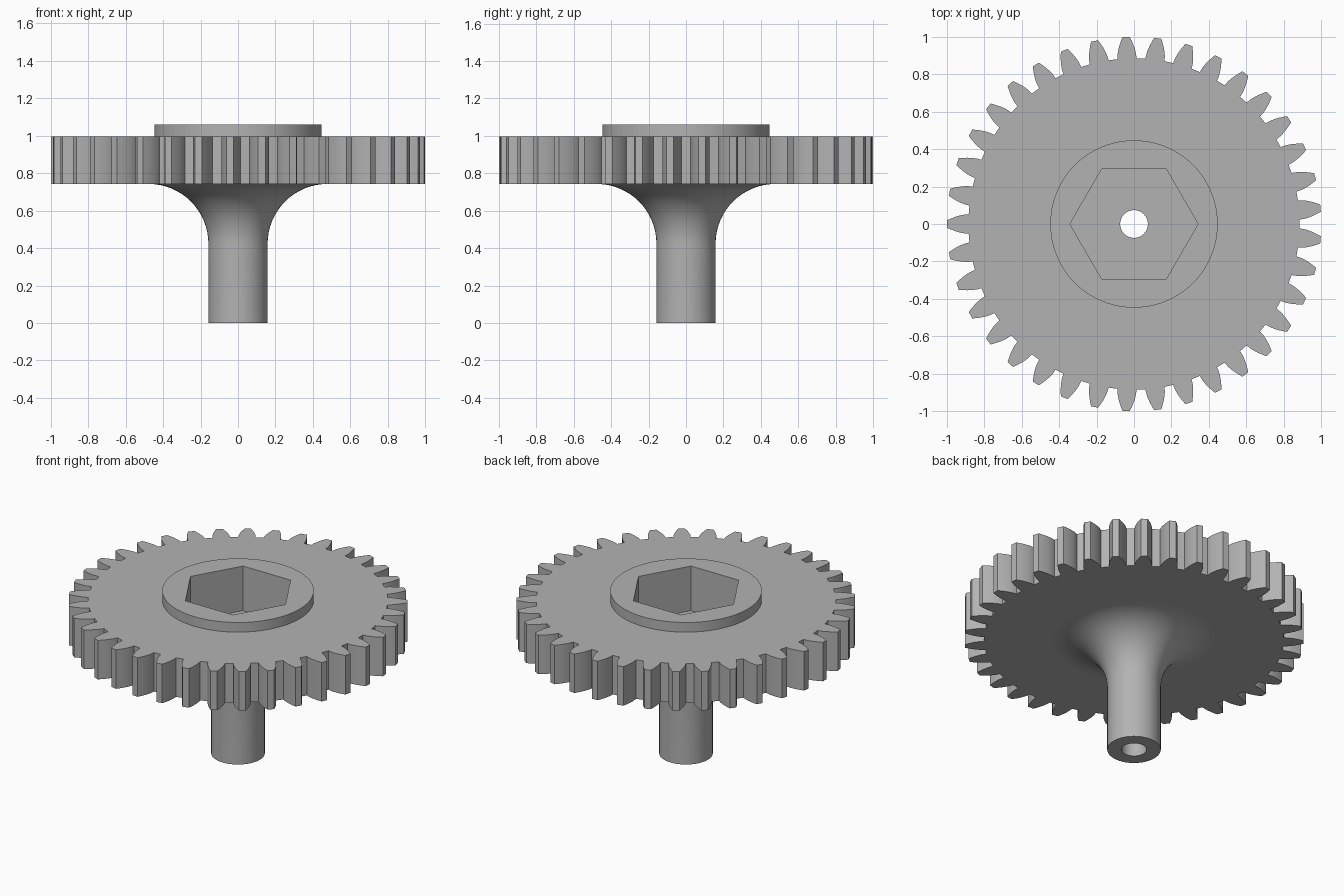
import bpy, bmesh, math
from math import pi, sin, cos, tan, acos

old = bpy.data.objects.get("Cube")
if old:
    bpy.data.objects.remove(old, do_unlink=True)

# Dimensions
TEETH = 37
MODULE = 2 / (TEETH + 2)
PITCH_R = MODULE * TEETH / 2
ROOT_R = PITCH_R - 1.25 * MODULE
PRESSURE = math.radians(20)
BASE_R = PITCH_R * cos(PRESSURE)
GEAR_LOW, GEAR_TOP, HUB_TOP = 0.743, 0.997, 1.06
SHAFT_R, FILLET_R = 0.158, 0.32
POCKET_FLOOR = 0.77

steel = bpy.data.materials.new("plain grey")
grey = (0.45, 0.45, 0.45, 1)
steel.use_nodes = True
steel.diffuse_color = grey
steel.node_tree.nodes["Principled BSDF"].inputs["Base Color"].default_value = grey


def make_object(name, bm):
    bmesh.ops.recalc_face_normals(bm, faces=bm.faces)
    mesh = bpy.data.meshes.new(name)
    bm.to_mesh(mesh)
    bm.free()
    mesh.materials.append(steel)
    obj = bpy.data.objects.new(name, mesh)
    bpy.context.collection.objects.link(obj)
    return obj


def prism(name, outline, low, high):
    bm = bmesh.new()
    face = bm.faces.new([bm.verts.new((x, y, low)) for x, y in outline])
    made = bmesh.ops.extrude_face_region(bm, geom=[face])["geom"]
    moved = [v for v in made if isinstance(v, bmesh.types.BMVert)]
    bmesh.ops.translate(bm, verts=moved, vec=(0, 0, high - low))
    return make_object(name, bm)


def circle(radius, sides):
    return [(radius * cos(2 * pi * i / sides), radius * sin(2 * pi * i / sides))
            for i in range(sides)]


def lathe(name, profile, sides):
    # Closed solid of revolution with flat end caps
    bm = bmesh.new()
    rings = [[bm.verts.new((x, y, z)) for x, y in circle(r, sides)] for r, z in profile]
    for a, b in zip(rings, rings[1:]):
        for i in range(sides):
            j = (i + 1) % sides
            bm.faces.new((a[i], a[j], b[j], b[i]))
    bm.faces.new(rings[0])
    bm.faces.new(rings[-1])
    return make_object(name, bm)


def involute(angle):
    return tan(angle) - angle


def half_angle(radius):
    # Half of the tooth's angular width at this radius
    roll = acos(min(1, BASE_R / radius))
    return pi / (2 * TEETH) + involute(PRESSURE) - involute(roll)


def gear_outline():
    radii = [ROOT_R] + [BASE_R + (1 - BASE_R) * k / 5 for k in range(6)]
    flank = [(r, half_angle(r)) for r in radii]
    tooth = [(r, -a) for r, a in flank] + [(r, a) for r, a in reversed(flank)]
    points = []
    for t in range(TEETH):
        middle = (t + 0.5) * 2 * pi / TEETH
        points += [(r * cos(middle + a), r * sin(middle + a)) for r, a in tooth]
    return points


def combine(target, tool, operation):
    # Apply a boolean and discard the tool
    bpy.context.view_layer.objects.active = target
    mod = target.modifiers.new(operation.lower(), 'BOOLEAN')
    mod.operation = operation
    mod.solver = 'EXACT'
    mod.object = tool
    bpy.ops.object.modifier_apply(modifier=mod.name)
    bpy.data.objects.remove(tool, do_unlink=True)


# Toothed wheel
gear = prism("gear_with_shaft", gear_outline(), GEAR_LOW, GEAR_TOP)

# Shaft flaring into the underside of the wheel
steps = 16
profile = [(SHAFT_R, 0)]
for k in range(steps + 1):
    a = pi / 2 * k / steps
    profile.append((SHAFT_R + FILLET_R * (1 - cos(a)), GEAR_LOW - FILLET_R * (1 - sin(a))))
profile.append((SHAFT_R + FILLET_R, GEAR_LOW + 0.05))
combine(gear, lathe("shaft", profile, 72), 'UNION')

# Raised hub on top
combine(gear, prism("hub", circle(0.447, 96), GEAR_LOW + 0.1, HUB_TOP), 'UNION')

# Hexagonal pocket and through bore
combine(gear, prism("hex_pocket", circle(0.342, 6), POCKET_FLOOR, HUB_TOP + 0.1), 'DIFFERENCE')
combine(gear, prism("bore", circle(0.074, 48), -0.1, HUB_TOP + 0.1), 'DIFFERENCE')

# Smooth round walls, flat horizontal faces
bpy.ops.object.select_all(action='DESELECT')
gear.select_set(True)
bpy.context.view_layer.objects.active = gear
bpy.ops.object.shade_smooth_by_angle(angle=math.radians(25))
for face in gear.data.polygons:
    if abs(face.normal.z) > 0.9995:
        face.use_smooth = False
